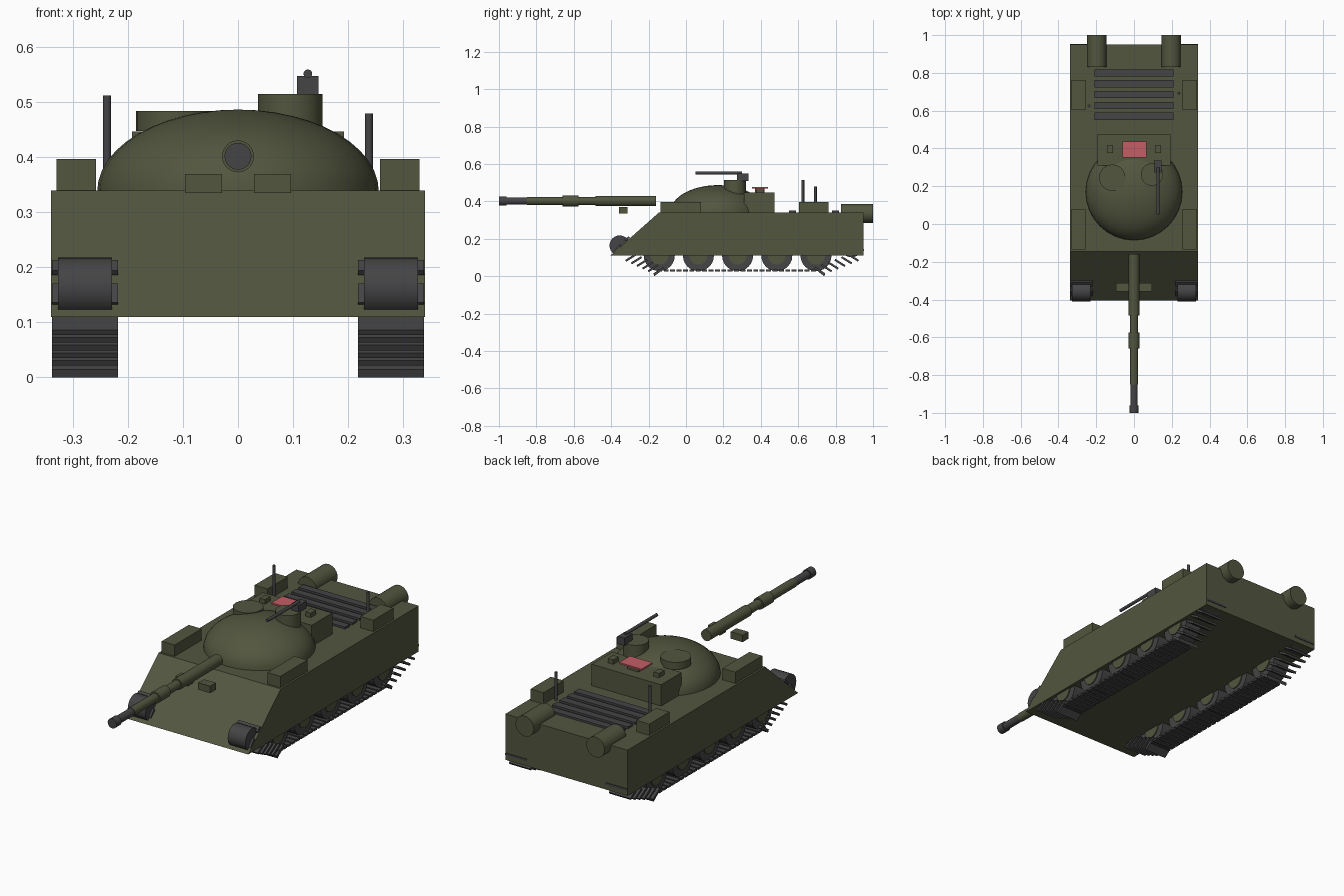
import bpy, bmesh
from math import radians, pi
from mathutils import Matrix

old = bpy.data.objects.get("Cube")
if old:
    bpy.data.objects.remove(old, do_unlink=True)


def material(name, rgb):
    m = bpy.data.materials.new(name)
    m.use_nodes = True
    m.diffuse_color = (*rgb, 1)
    bsdf = next(n for n in m.node_tree.nodes if n.type == 'BSDF_PRINCIPLED')
    bsdf.inputs["Base Color"].default_value = (*rgb, 1)
    bsdf.inputs["Roughness"].default_value = 0.8
    return m


OLIVE = material("olive paint", (0.085, 0.092, 0.049))
DARK = material("dark steel", (0.058, 0.058, 0.061))
RED = material("red panel", (0.55, 0.11, 0.13))


def finish(name, bm, mat, smooth=False):
    bmesh.ops.recalc_face_normals(bm, faces=bm.faces)
    me = bpy.data.meshes.new(name)
    bm.to_mesh(me)
    bm.free()
    me.materials.append(mat)
    ob = bpy.data.objects.new(name, me)
    bpy.context.collection.objects.link(ob)
    if smooth:
        bpy.ops.object.select_all(action='DESELECT')
        ob.select_set(True)
        bpy.context.view_layer.objects.active = ob
        bpy.ops.object.shade_smooth_by_angle(angle=radians(35))
    return ob


def add_box(bm, centre, size, tilt=0):
    mat = (Matrix.Translation(centre) @ Matrix.Rotation(tilt, 4, 'X')
           @ Matrix.Diagonal((*size, 1)))
    bmesh.ops.create_cube(bm, size=1, matrix=mat)


def box(name, x, y, z, mat):
    """Box from its ranges on each axis."""
    bm = bmesh.new()
    add_box(bm, [sum(r) / 2 for r in (x, y, z)], [r[1] - r[0] for r in (x, y, z)])
    return finish(name, bm, mat)


def cylinder(name, centre, r, length, mat, axis='Z', sides=24):
    turn = {'X': Matrix.Rotation(pi / 2, 4, 'Y'),
            'Y': Matrix.Rotation(pi / 2, 4, 'X'), 'Z': Matrix()}[axis]
    bm = bmesh.new()
    bmesh.ops.create_cone(bm, cap_ends=True, segments=sides, radius1=r, radius2=r,
                          depth=length, matrix=Matrix.Translation(centre) @ turn)
    return finish(name, bm, mat, True)


# Hull: side profile extruded across the width
bm = bmesh.new()
profile = [(-0.405, 0.11), (0.95, 0.11), (0.95, 0.34), (-0.145, 0.34)]
face = bm.faces.new([bm.verts.new((-0.34, y, z)) for y, z in profile])
ext = bmesh.ops.extrude_face_region(bm, geom=[face])
bmesh.ops.translate(bm, vec=(0.68, 0, 0),
                    verts=[g for g in ext["geom"] if isinstance(g, bmesh.types.BMVert)])
finish("hull", bm, OLIVE)

# Turret dome and rear bustle
bm = bmesh.new()
bmesh.ops.create_uvsphere(bm, u_segments=32, v_segments=24, radius=1)
bmesh.ops.bisect_plane(bm, geom=bm.verts[:] + bm.edges[:] + bm.faces[:],
                       plane_co=(0, 0, 0), plane_no=(0, 0, -1), clear_outer=True)
bmesh.ops.transform(bm, verts=bm.verts, matrix=Matrix.Translation((0, 0.17, 0.338))
                    @ Matrix.Diagonal((0.256, 0.256, 0.149, 1)))
finish("turret_dome", bm, OLIVE, True)
box("turret_bustle", (-0.193, 0.193), (0.31, 0.473), (0.338, 0.447), OLIVE)

# Hatches and roof gun
cylinder("commander_cupola", (0.095, 0.262, 0.477), 0.059, 0.076, OLIVE)
cylinder("loader_hatch", (-0.115, 0.245, 0.466), 0.07, 0.036, OLIVE)
box("roof_gun_body", (0.107, 0.146), (0.272, 0.335), (0.51, 0.548), DARK)
cylinder("roof_gun_barrel", (0.127, 0.175, 0.552), 0.008, 0.25, DARK, 'Y', 12)

# Marker panel and bustle fittings
box("marker_panel", (-0.06, 0.065), (0.352, 0.438), (0.469, 0.477), RED)
box("marker_panel_stand", (-0.03, 0.03), (0.37, 0.42), (0.445, 0.469), OLIVE)

# Main gun: (start, end, radius, material) along y
gun = [("gun_base", -0.16, -0.485, 0.028, OLIVE),
       ("gun_tube_rear", -0.48, -0.585, 0.022, OLIVE),
       ("gun_sleeve", -0.575, -0.66, 0.029, OLIVE),
       ("gun_tube_front", -0.65, -0.85, 0.022, OLIVE),
       ("gun_muzzle_tube", -0.845, -0.965, 0.0195, DARK),
       ("gun_muzzle_ring", -0.96, -1.0, 0.0245, DARK)]
for name, a, b, r, mat in gun:
    cylinder(name, (0, (a + b) / 2, 0.402), r, a - b, mat, 'Y')

# Engine deck louvres
for i in range(5):
    y = 0.57 + i * 0.0575
    box(f"engine_louvre_{i + 1}", (-0.21, 0.21), (y - 0.019, y + 0.019), (0.336, 0.35), DARK)

# Antennas
for name, x, y, top in (("right_antenna", -0.238, 0.625, 0.513),
                        ("left_antenna", 0.238, 0.692, 0.48)):
    cylinder(name, (x, y, (0.33 + top) / 2), 0.0075, top - 0.33, DARK, sides=12)


def track_links():
    """Positions and tilts (y, z, length, tilt) of the links on one side."""
    links = []
    for i in range(25):                       # flat ground run
        links.append((-0.14 + i * 0.0342, 0.03, 0.026, 0))
    for i in range(6):                        # front and rear climbing runs
        t = i / 5
        links.append((-0.145 - 0.15 * t, 0.029 + 0.07 * t, 0.064, radians(32)))
        links.append((0.715 + 0.18 * t, 0.029 + 0.07 * t, 0.064, radians(-32)))
    links += [(-0.365, 0.15, 0.045, radians(50)), (-0.315, 0.2, 0.03, radians(40)),
              (0.935, 0.14, 0.036, 0)]        # links around the end wheels
    return links


# Parts repeated on both sides
for side, s in (("left", 1), ("right", -1)):
    def span(a, b):
        return tuple(sorted((s * a, s * b)))

    box(f"{side}_front_stowage", span(0.258, 0.33), (-0.135, 0.08), (0.338, 0.397), OLIVE)
    box(f"{side}_rear_stowage", span(0.258, 0.33), (0.603, 0.763), (0.338, 0.397), OLIVE)
    box(f"{side}_headlight_block", span(0.029, 0.096), (-0.358, -0.313), (0.335, 0.37), OLIVE)
    box(f"{side}_bustle_fitting", span(0.112, 0.142), (0.375, 0.418), (0.445, 0.469), OLIVE)
    cylinder(f"{side}_fuel_drum", (s * 0.197, 0.915, 0.336), 0.051, 0.17, OLIVE, 'Y')

    x = s * 0.278
    cylinder(f"{side}_idler", (x, -0.355, 0.164), 0.054, 0.098, DARK, 'X')
    cylinder(f"{side}_sprocket", (x, 0.885, 0.155), 0.054, 0.098, DARK, 'X')
    for i in range(5):
        y = -0.143 + i * 0.2095
        cylinder(f"{side}_road_wheel_{i + 1}", (x, y, 0.11), 0.083, 0.09, DARK, 'X')
        cylinder(f"{side}_wheel_hub_{i + 1}", (x, y, 0.11), 0.048, 0.1, OLIVE, 'X')

    bm = bmesh.new()
    for y, z, length, tilt in track_links():
        add_box(bm, (x, y, z), (0.12, length, 0.011), tilt)
    track = finish(f"{side}_track", bm, DARK)
    low = min(v.co.z for v in track.data.vertices)
    for v in track.data.vertices:             # seat the lowest link on the ground
        if v.co.z < 0.02:
            v.co.z -= low * (0.02 - v.co.z) / (0.02 - low)
